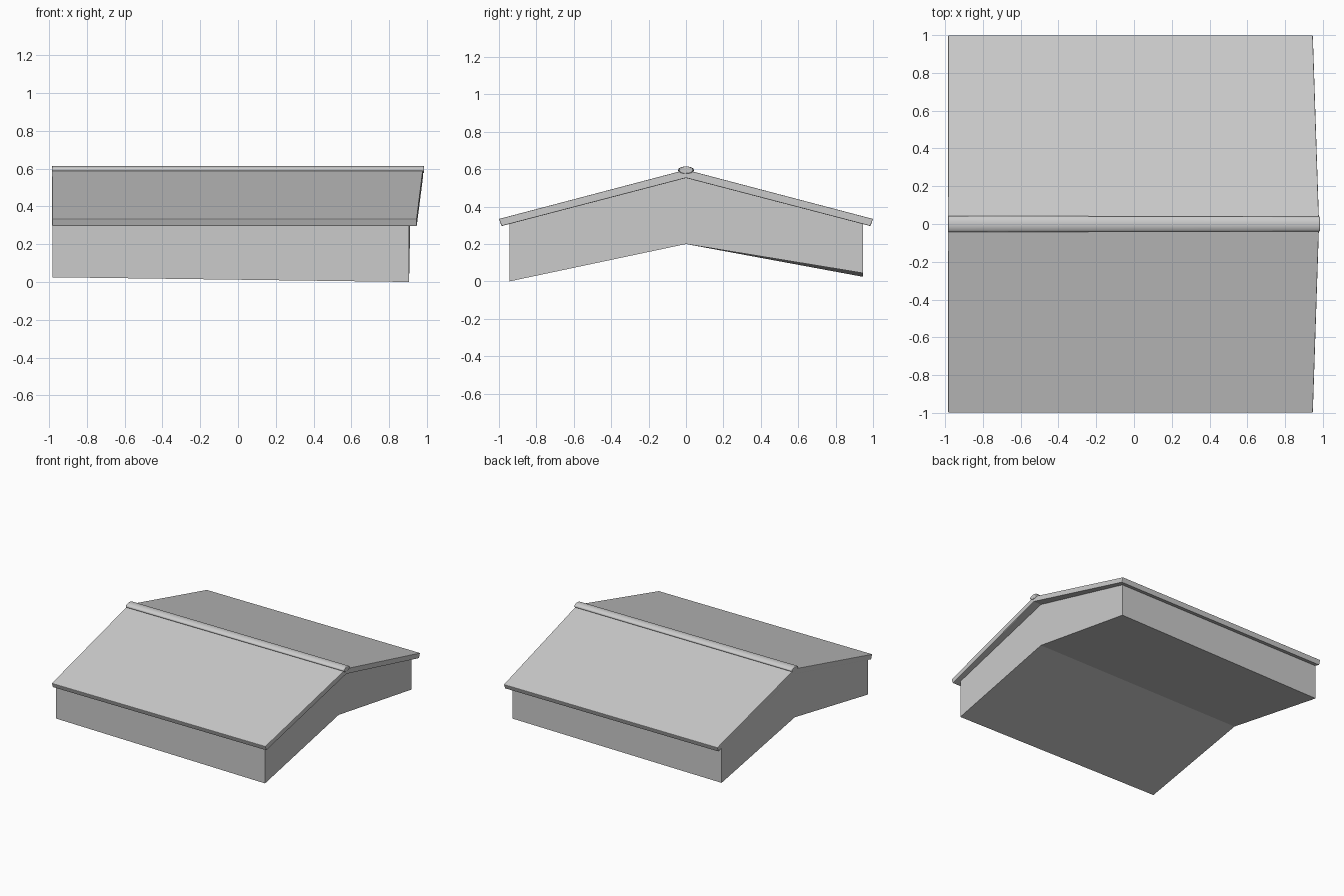
import bpy, bmesh, math

if "Cube" in bpy.data.objects:
    bpy.data.objects.remove(bpy.data.objects["Cube"])


def loft(name, left, right, bevel=0.0):
    """Closed solid between two matching end profiles of (x, y, z) points."""
    bm = bmesh.new()
    a = [bm.verts.new(p) for p in left]
    b = [bm.verts.new(p) for p in right]
    n = len(a)
    bm.faces.new(a)
    bm.faces.new(b[::-1])
    for i in range(n):
        j = (i + 1) % n
        bm.faces.new((a[i], a[j], b[j], b[i]))
    bmesh.ops.recalc_face_normals(bm, faces=bm.faces)
    # concave chevron ends and slightly twisted sides become clean triangles
    bmesh.ops.triangulate(bm, faces=[f for f in bm.faces if len(f.verts) != 4])
    me = bpy.data.meshes.new(name)
    bm.to_mesh(me)
    bm.free()
    ob = bpy.data.objects.new(name, me)
    bpy.context.collection.objects.link(ob)
    if bevel:
        m = ob.modifiers.new("soft_edges", 'BEVEL')
        m.width = bevel
        m.segments = 2
        m.limit_method = 'ANGLE'
        m.angle_limit = math.radians(50)
    return ob


# Gable body with a chevron underside, its low edge slightly uneven
def body_end(x, front_z, back_z, ridge_x):
    return [(x, -0.945, front_z), (ridge_x, 0, 0.20), (x, 0.945, back_z),
            (x, 0.945, 0.315), (ridge_x, 0, 0.56), (x, -0.945, 0.315)]


loft("gable_body", body_end(-0.983, 0.025, 0.025, -0.983),
     body_end(0.906, 0.0, 0.045, 0.91))


# Roof slab: flush at the left, raked overhang at the right
def roof_end(eave_x, ridge_x):
    return [(eave_x, -0.986, 0.296), (ridge_x, 0, 0.553), (eave_x, 0.986, 0.296),
            (eave_x, 1.0, 0.334), (ridge_x, 0, 0.597), (eave_x, -1.0, 0.334)]


loft("roof", roof_end(-0.984, -0.985), roof_end(0.947, 0.98), 0.004)


# Rounded ridge cap
def cap_end(x, r):
    return [(x, r * math.cos(t), 0.595 + 0.02 * math.sin(t))
            for t in (math.tau * (i + 0.5) / 12 for i in range(12))]


cap = loft("ridge_cap", cap_end(-0.986, 0.044), cap_end(0.985, 0.04), 0.006)
bpy.context.view_layer.objects.active = cap
cap.select_set(True)
bpy.ops.object.shade_smooth_by_angle(angle=math.radians(50))
